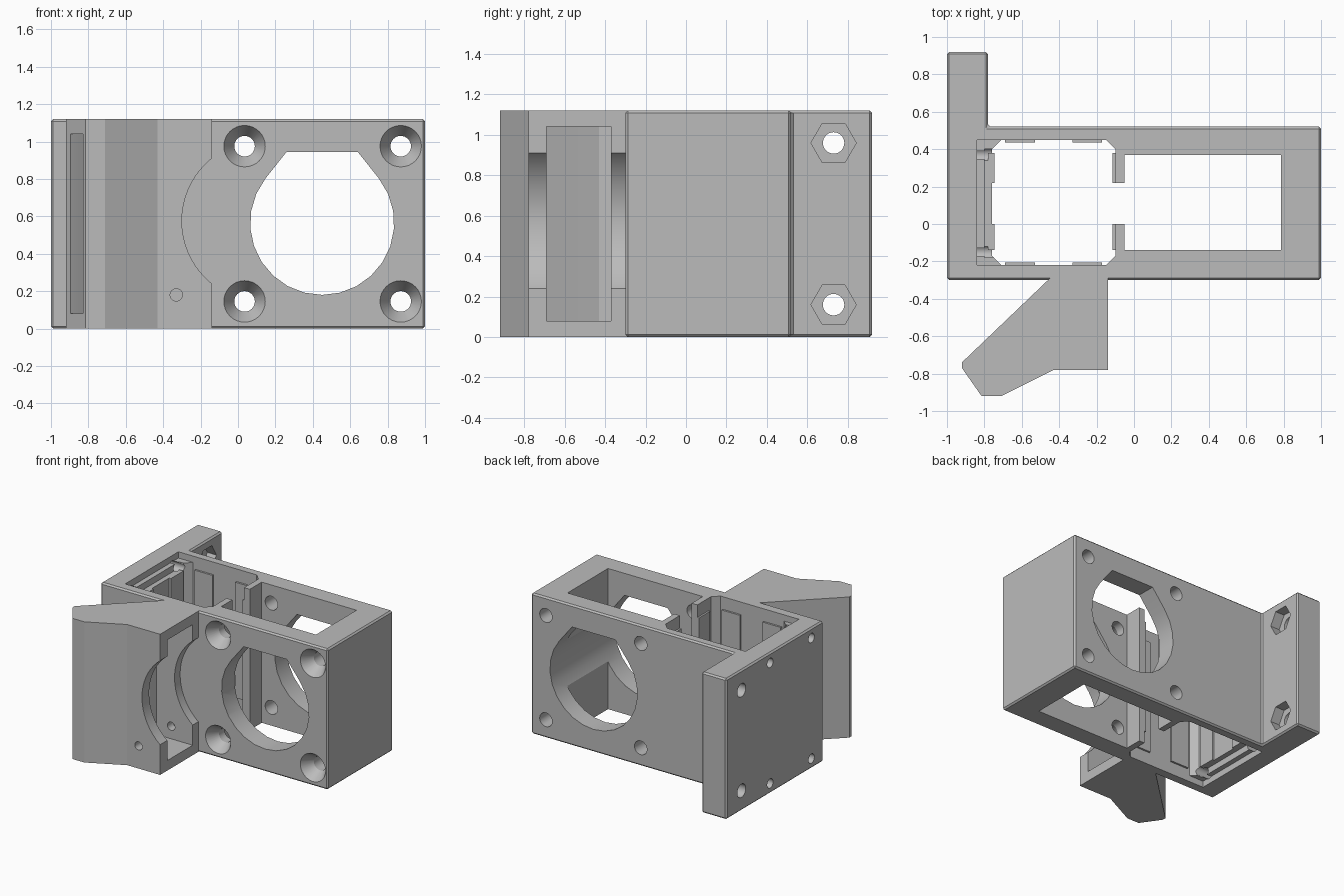
import bpy, bmesh, math

cube = bpy.data.objects.get("Cube")
if cube:
    bpy.data.objects.remove(cube, do_unlink=True)

grey = bpy.data.materials.new("plain grey")
grey.use_nodes = True
colour = (0.5, 0.5, 0.5, 1)
grey.diffuse_color = colour
grey.node_tree.nodes["Principled BSDF"].inputs["Base Color"].default_value = colour

H = 1.12   # overall height
PLACE = {"x": lambda u, v, w: (w, u, v),
         "y": lambda u, v, w: (u, w, v),
         "z": lambda u, v, w: (u, v, w)}


def loft(name, ring, a, b, axis="z", end_ring=None):
    """Solid between two matching outlines placed at a and b on an axis."""
    bm = bmesh.new()
    place = PLACE[axis]
    first = [bm.verts.new(place(u, v, a)) for u, v in ring]
    last = [bm.verts.new(place(u, v, b)) for u, v in (end_ring or ring)]
    bm.faces.new(first)
    bm.faces.new(last)
    n = len(ring)
    for i in range(n):
        j = (i + 1) % n
        bm.faces.new((first[i], first[j], last[j], last[i]))
    bmesh.ops.recalc_face_normals(bm, faces=bm.faces)
    mesh = bpy.data.meshes.new(name)
    bm.to_mesh(mesh)
    bm.free()
    mesh.materials.append(grey)
    ob = bpy.data.objects.new(name, mesh)
    bpy.context.collection.objects.link(ob)
    return ob


def rect(u0, u1, v0, v1):
    return [(u0, v0), (u1, v0), (u1, v1), (u0, v1)]


def circle(u, v, r, n=32):
    return [(u + r * math.cos(math.tau * i / n), v + r * math.sin(math.tau * i / n))
            for i in range(n)]


def apply(ob, mod):
    with bpy.context.temp_override(object=ob, active_object=ob, selected_objects=[ob]):
        bpy.ops.object.modifier_apply(modifier=mod.name)


def combine(ob, tool, operation="DIFFERENCE"):
    tool.hide_render = True
    mod = ob.modifiers.new("cut", "BOOLEAN")
    mod.operation = operation
    mod.solver = "EXACT"
    mod.object = tool
    apply(ob, mod)
    bpy.data.objects.remove(tool, do_unlink=True)


def cut(ob, ring, a, b, axis="z", end_ring=None):
    combine(ob, loft("cutter", ring, a, b, axis, end_ring))


# Main block with rear mounting flange, lightly chamfered
body = loft("bracket_body", [(-1, -0.3), (1, -0.3), (1, 0.52), (-0.78, 0.52),
                             (-0.78, 0.92), (-1, 0.92)], 0, H)
bevel = body.modifiers.new("chamfer", "BEVEL")
bevel.width = 0.012
bevel.segments = 1
apply(body, bevel)

# Angled air duct on the front
duct = loft("air_duct", [(-0.43, -0.27), (-0.46, -0.3), (-0.92, -0.74), (-0.92, -0.77),
                         (-0.815, -0.92), (-0.71, -0.92), (-0.43, -0.78),
                         (-0.14, -0.78), (-0.14, -0.27)], 0, H)
cut(duct, [(-0.1, -0.69), (-0.1, -0.37), (-0.46, -0.37), (-0.48, -0.43), (-0.85, -0.77),
           (-0.93, -0.83), (-0.86, -0.93), (-0.8, -0.87), (-0.72, -0.82), (-0.45, -0.69)],
    0.08, 1.04)
cut(duct, circle(0.13, 0.575, 0.43, 64), -1, -0.3, "y")
cut(duct, circle(-0.33, 0.18, 0.033, 24), -1, -0.28, "y")
combine(body, duct, "UNION")

# Cage cavity with clipped corners, and the large open cavity
c = 0.05
x0, x1, y0, y1 = -0.76, -0.1, -0.22, 0.45
cut(body, [(x0 + c, y0), (x1 - c, y0), (x1, y0 + c), (x1, y1 - c),
           (x1 - c, y1), (x0 + c, y1), (x0, y1 - c), (x0, y0 + c)], -0.1, H + 0.1)
cut(body, rect(-0.05, 0.785, -0.14, 0.37), -0.1, H + 0.1)
cut(body, rect(-0.2, 0.05, 0.0, 0.22), -0.1, H + 0.1)

# Stepped ledges beside the cage cavity, top and bottom
for outer, inner in (((H - 0.05, H + 0.1), (H - 0.1, H + 0.1)),
                     ((-0.1, 0.05), (-0.1, 0.1))):
    cut(body, rect(-0.84, -0.7, y0, y1), *outer)
    cut(body, rect(-0.8, -0.7, -0.18, 0.4), *inner)

# Large bore with a flattened teardrop top, through front and back
cx, cz, r = 0.45, 0.565, 0.385
steps = 18
bore = [(cx + r * math.cos(t), cz + r * math.sin(t))
        for t in (math.radians(142 + 256 * i / steps) for i in range(steps + 1))]
bore += [(cx + 0.19, 0.945), (cx - 0.19, 0.945)]
cut(body, bore, -0.5, 0.7, "y")

# Countersunk bolt holes around the bore
for x in (0.035, 0.87):
    for z in (0.145, 0.975):
        cut(body, circle(x, z, 0.055), -0.5, 0.7, "y")
        cut(body, circle(x, z, 0.117), -0.31, -0.21, "y", circle(x, z, 0.055))

# Flange holes with hexagonal nut pockets
for z in (0.16, 0.96):
    cut(body, circle(0.73, z, 0.053), -1.1, -0.7, "x")
    cut(body, circle(0.73, z, 0.112, 6), -0.86, -0.7, "x")

# Small screw holes in the side wall
for y in (-0.15, 0.37):
    for z in (0.08, 1.04):
        cut(body, circle(y, z, 0.037, 24), -1.1, -0.72, "x")

# Shallow locating ribs inside the cage cavity
t = 0.015
for u0, u1 in ((-0.69, -0.53), (-0.33, -0.17)):
    loft("cage_rib_front", rect(u0, u1, y0 - 0.02, y0 + t), 0.1, 1.02)
    loft("cage_rib_back", rect(u0, u1, y1 - t, y1 + 0.02), 0.1, 1.02)
for v0, v1 in ((-0.14, 0.0), (0.22, 0.38)):
    loft("cage_rib_side", rect(x0 - 0.02, x0 + t, v0, v1), 0.1, 1.02)
    loft("cage_rib_inner", rect(x1 - t, x1 + 0.02, v0, v1), 0.1, 1.02)

# Smooth the round holes while keeping edges sharp
body.data.shade_smooth()
body.data.set_sharp_from_angle(angle=math.radians(25))
